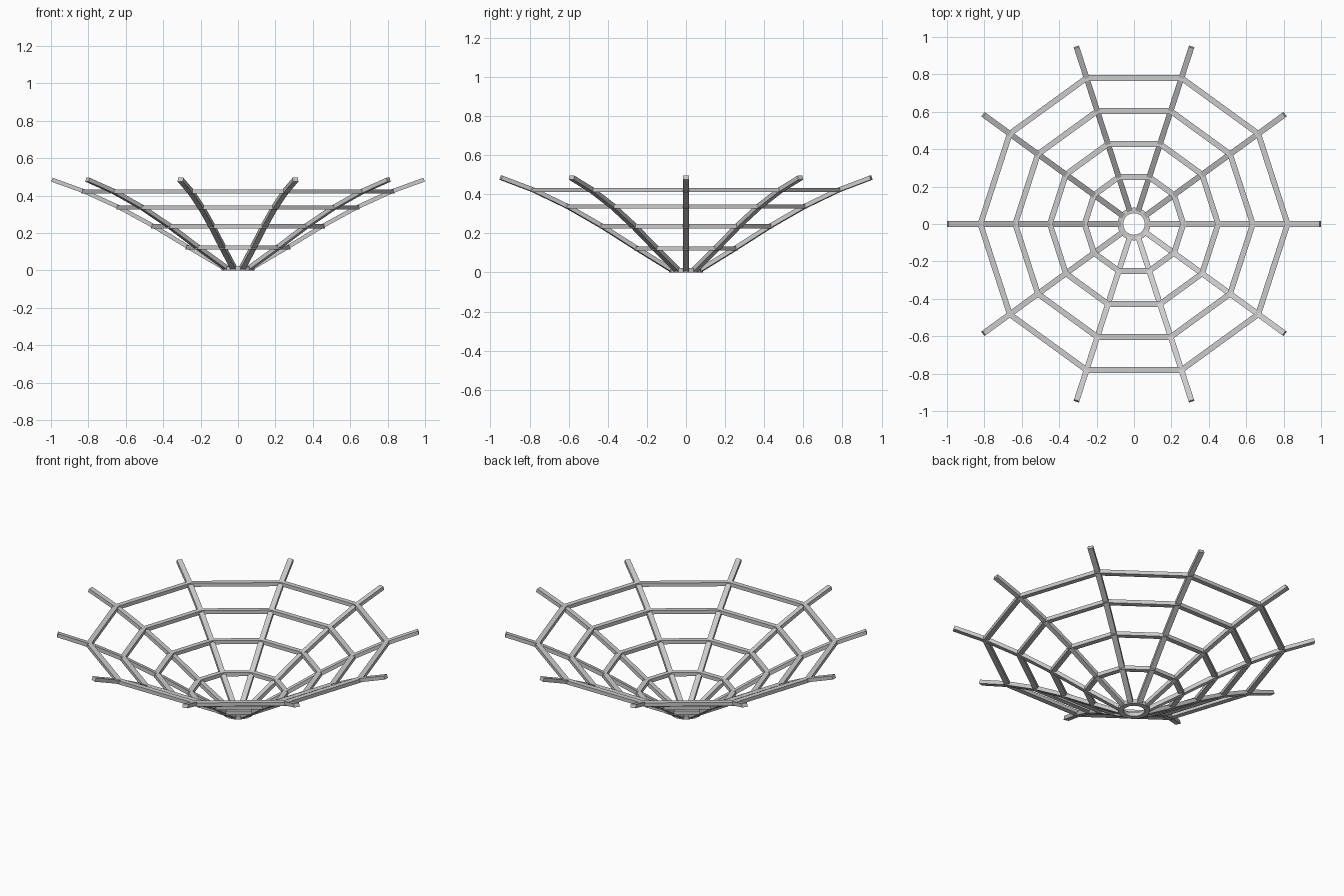
import bpy, bmesh, math

if "Cube" in bpy.data.objects:
    bpy.data.objects.remove(bpy.data.objects["Cube"])

RIBS = 10
WIDTH = 0.030      # bar width seen from above
THICK = 0.022      # bar thickness
# radius and height of the dish curve: hub, four rings, rib tip
CURVE = [(0.075, 0.012), (0.264, 0.123), (0.45, 0.236),
         (0.635, 0.337), (0.821, 0.422), (0.995, 0.485)]


def make_object(name, bm):
    bmesh.ops.recalc_face_normals(bm, faces=bm.faces)
    mesh = bpy.data.meshes.new(name)
    bm.to_mesh(mesh)
    bm.free()
    obj = bpy.data.objects.new(name, mesh)
    bpy.context.collection.objects.link(obj)
    return obj


def loft(bm, sections, closed):
    loops = [[bm.verts.new(p) for p in s] for s in sections]
    n = len(loops)
    for i in range(n if closed else n - 1):
        a, b = loops[i], loops[(i + 1) % n]
        for j in range(4):
            k = (j + 1) % 4
            bm.faces.new((a[j], a[k], b[k], b[j]))
    if not closed:
        bm.faces.new(loops[0])
        bm.faces.new(loops[-1])


def ring(name, radius, z, sides):
    # polygon hoop with mitred corners
    bm = bmesh.new()
    half = WIDTH / 2 / math.cos(math.pi / sides)
    sections = []
    for i in range(sides):
        a = 2 * math.pi * i / sides
        sections.append([((radius + dr) * math.cos(a), (radius + dr) * math.sin(a), z + dz)
                         for dr, dz in ((-half, -THICK / 2), (half, -THICK / 2),
                                        (half, THICK / 2), (-half, THICK / 2))])
    loft(bm, sections, True)
    return make_object(name, bm)


def rib(name, angle):
    # bent square bar following the dish curve
    bm = bmesh.new()
    c, s = math.cos(angle), math.sin(angle)
    sections = []
    for i, (r, z) in enumerate(CURVE):
        r0, z0 = CURVE[max(i - 1, 0)]
        r1, z1 = CURVE[min(i + 1, len(CURVE) - 1)]
        length = math.hypot(r1 - r0, z1 - z0)
        nr, nz = -(z1 - z0) / length, (r1 - r0) / length
        section = []
        for side, up in ((-1, -1), (1, -1), (1, 1), (-1, 1)):
            rr, y = r + nr * up * THICK / 2, side * WIDTH / 2
            section.append((rr * c - y * s, rr * s + y * c,
                            max(0, z + nz * up * THICK / 2)))
        sections.append(section)
    loft(bm, sections, False)
    return make_object(name, bm)


# round hub hoop at the bottom
ring("hub_ring", 0.073, 0.011, 20)

# four decagonal hoops
for i, (r, z) in enumerate(CURVE[1:-1]):
    ring(f"hoop_{i + 1}", r, z, RIBS)

# radiating ribs
for i in range(RIBS):
    rib(f"rib_{i + 1}", 2 * math.pi * i / RIBS)
